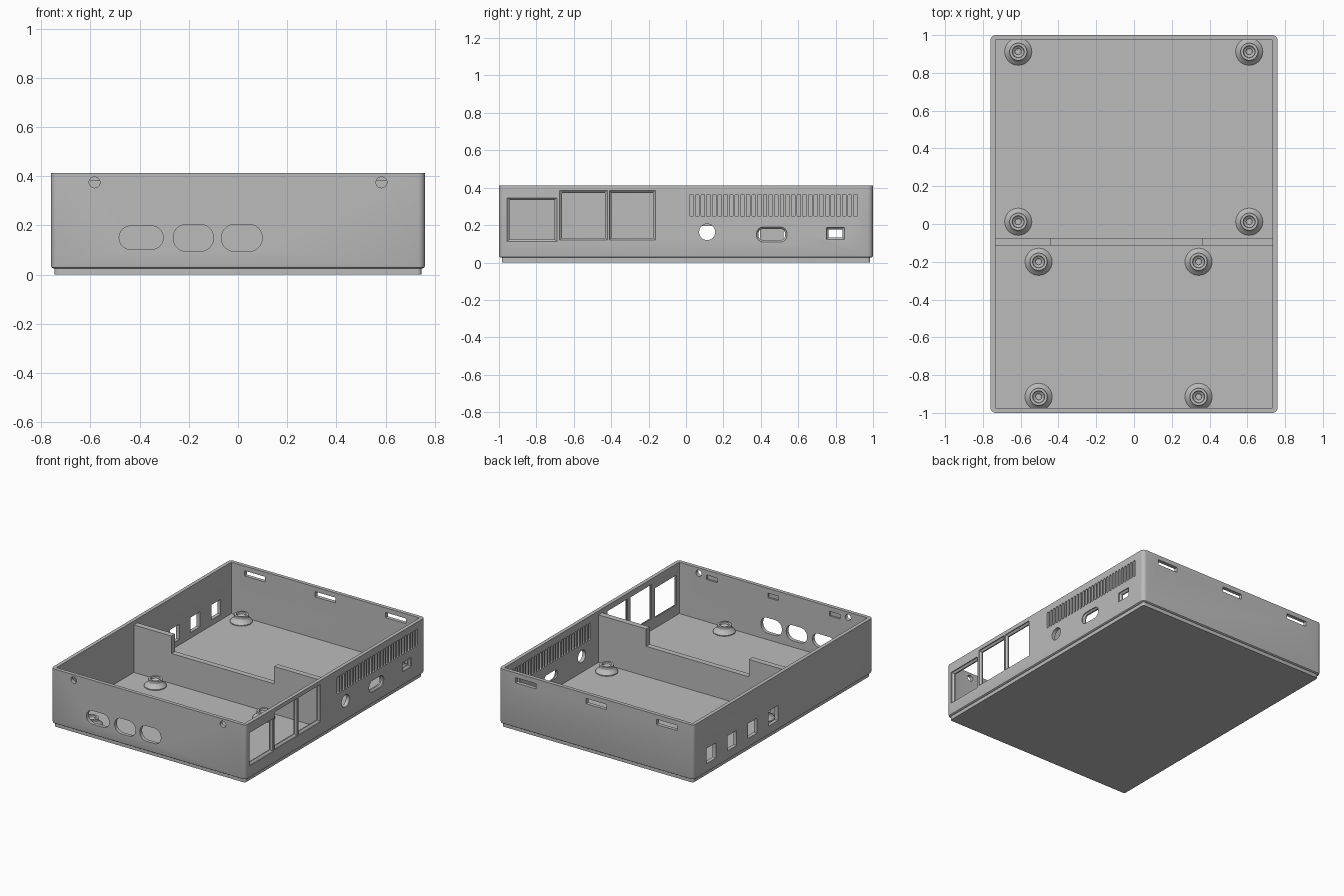
import bpy, bmesh, math
from mathutils import Vector

if "Cube" in bpy.data.objects:
    bpy.data.objects.remove(bpy.data.objects["Cube"])

grey = bpy.data.materials.new("neutral_grey")
grey.diffuse_color = (0.5, 0.5, 0.5, 1)
grey.use_nodes = True
grey.node_tree.nodes["Principled BSDF"].inputs["Base Color"].default_value = grey.diffuse_color


def rounded_rect(cx, cy, hx, hy, r, n=6):
    """2D outline of a rectangle with rounded corners."""
    r = max(0.001, min(r, hx - 0.0005, hy - 0.0005))
    pts = []
    for k, (sx, sy) in enumerate([(1, 1), (-1, 1), (-1, -1), (1, -1)]):
        for i in range(n + 1):
            a = math.pi / 2 * (k + i / n)
            pts.append((cx + sx * (hx - r) + r * math.cos(a),
                        cy + sy * (hy - r) + r * math.sin(a)))
    return pts


def circle(cx, cy, r, n=32):
    return [(cx + r * math.cos(2 * math.pi * i / n),
             cy + r * math.sin(2 * math.pi * i / n)) for i in range(n)]


def loft(bm, rings):
    """Join equal-length rings of points into a closed solid."""
    vs = [[bm.verts.new(p) for p in ring] for ring in rings]
    n = len(vs[0])
    for a, b in zip(vs, vs[1:]):
        for i in range(n):
            bm.faces.new((a[i], a[(i + 1) % n], b[(i + 1) % n], b[i]))
    bm.faces.new(vs[0][::-1])
    bm.faces.new(vs[-1])


def make(name, bm):
    bmesh.ops.recalc_face_normals(bm, faces=bm.faces[:])
    me = bpy.data.meshes.new(name)
    bm.to_mesh(me)
    bm.free()
    me.materials.append(grey)
    ob = bpy.data.objects.new(name, me)
    bpy.context.collection.objects.link(ob)
    return ob


def smooth(ob):
    bpy.ops.object.select_all(action='DESELECT')
    ob.select_set(True)
    bpy.context.view_layer.objects.active = ob
    bpy.ops.object.shade_smooth_by_angle(angle=math.radians(30))


HX, HY, TOP, WALL, FLOOR = 0.76, 1.0, 0.413, 0.026, 0.05

# Open tray: stepped foot, outer wall, rim, inner wall and floor
bm = bmesh.new()
rings = []
for z, inset, r in [(0, 0.015, 0.015), (0.026, 0.015, 0.015), (0.026, 0.008, 0.02),
                    (0.03, 0.002, 0.026), (0.037, 0, 0.028), (TOP, 0, 0.028),
                    (TOP, WALL, 0.002), (FLOOR, WALL, 0.002)]:
    rings.append([Vector((x, y, z)) for x, y in
                  rounded_rect(0, 0, HX - inset, HY - inset, r)])
loft(bm, rings)
tray = make("tray", bm)

# Openings, all gathered in one cutter
bm = bmesh.new()


def cut(side, u0, u1, z0, z1, r=0.0, bevel=0.0, depth=0.06):
    """Cut a rounded opening into a wall, narrowing inward by bevel."""
    face = HX if side in "LR" else HY
    rings = []
    for d, inset in [(-0.02, 0), (0.006, 0), (0.006 + bevel, bevel), (depth, bevel)]:
        w = face - d
        prof = rounded_rect((u0 + u1) / 2, (z0 + z1) / 2, (u1 - u0) / 2 - inset,
                            (z1 - z0) / 2 - inset, r - inset if r else 0)
        rings.append([{"R": (w, u, z), "L": (-w, u, z),
                       "F": (u, -w, z), "B": (u, w, z)}[side] for u, z in prof])
    loft(bm, rings)


# Right wall: three large ports, round jack, two small sockets, vents
cut("R", -0.957, -0.69, 0.112, 0.345, 0, 0.012)
cut("R", -0.676, -0.42, 0.12, 0.385, 0, 0.012)
cut("R", -0.41, -0.163, 0.12, 0.385, 0, 0.012)
cut("R", 0.07, 0.156, 0.12, 0.206, 0.043)
cut("R", 0.377, 0.54, 0.11, 0.19, 0.035, 0.01)
cut("R", 0.75, 0.848, 0.123, 0.188, 0, 0.012)
for i in range(30):
    y = 0.03 + i * 0.0302
    cut("R", y - 0.009, y + 0.009, 0.245, 0.365, 0.007)

# Left wall: four square ports
for y in (0.113, 0.343, 0.573, 0.803):
    cut("L", y - 0.052, y + 0.052, 0.09, 0.196)

# Front wall: three oval ports and two screw holes
cut("F", -0.483, -0.304, 0.103, 0.198, 0.047)
cut("F", -0.263, -0.1, 0.095, 0.204, 0.052)
cut("F", -0.067, 0.098, 0.095, 0.204, 0.052)
for x in (-0.583, 0.583):
    cut("F", x - 0.022, x + 0.022, 0.353, 0.397, 0.022)

# Back wall: three clip slots
for x in (-0.55, 0, 0.55):
    cut("B", x - 0.08, x + 0.08, 0.343, 0.38)

# Blind clip pockets on the inside of the front wall
for x in (-0.48, 0, 0.48):
    prof = rounded_rect(x, 0.363, 0.042, 0.016, 0)
    loft(bm, [[(u, y, z) for u, z in prof] for y in (-0.986, -0.95)])

cutter = make("opening_cutter", bm)
cutter.hide_render = True
mod = tray.modifiers.new("openings", 'BOOLEAN')
mod.operation = 'DIFFERENCE'
mod.solver = 'EXACT'
mod.object = cutter
bpy.context.view_layer.objects.active = tray
tray.select_set(True)
bpy.ops.object.modifier_apply(modifier=mod.name)
bpy.data.objects.remove(cutter)
smooth(tray)

# Divider wall with a wide notch in its top
bm = bmesh.new()
outline = [(-0.738, FLOOR - 0.01), (0.738, FLOOR - 0.01), (0.738, 0.385), (0.362, 0.385),
           (0.362, 0.262), (-0.44, 0.262), (-0.44, 0.385), (-0.738, 0.385)]
loft(bm, [[(x, y, z) for x, z in outline] for y in (-0.113, -0.073)])
make("divider", bm)

# Flared screw standoffs, each with a countersunk hole
STANDOFF = [(0.072, 0.045), (0.072, 0.056), (0.063, 0.066), (0.052, 0.074), (0.046, 0.084),
            (0.046, 0.102), (0.032, 0.102), (0.03, 0.09), (0.016, 0.08), (0.016, 0.06)]
spots = [(x, y) for x in (-0.613, 0.61) for y in (0.012, 0.912)]
spots += [(x, y) for x in (-0.505, 0.342) for y in (-0.2, -0.915)]
for x, y in spots:
    bm = bmesh.new()
    loft(bm, [[(u, v, z) for u, v in circle(x, y, r)] for r, z in STANDOFF])
    smooth(make("standoff", bm))
